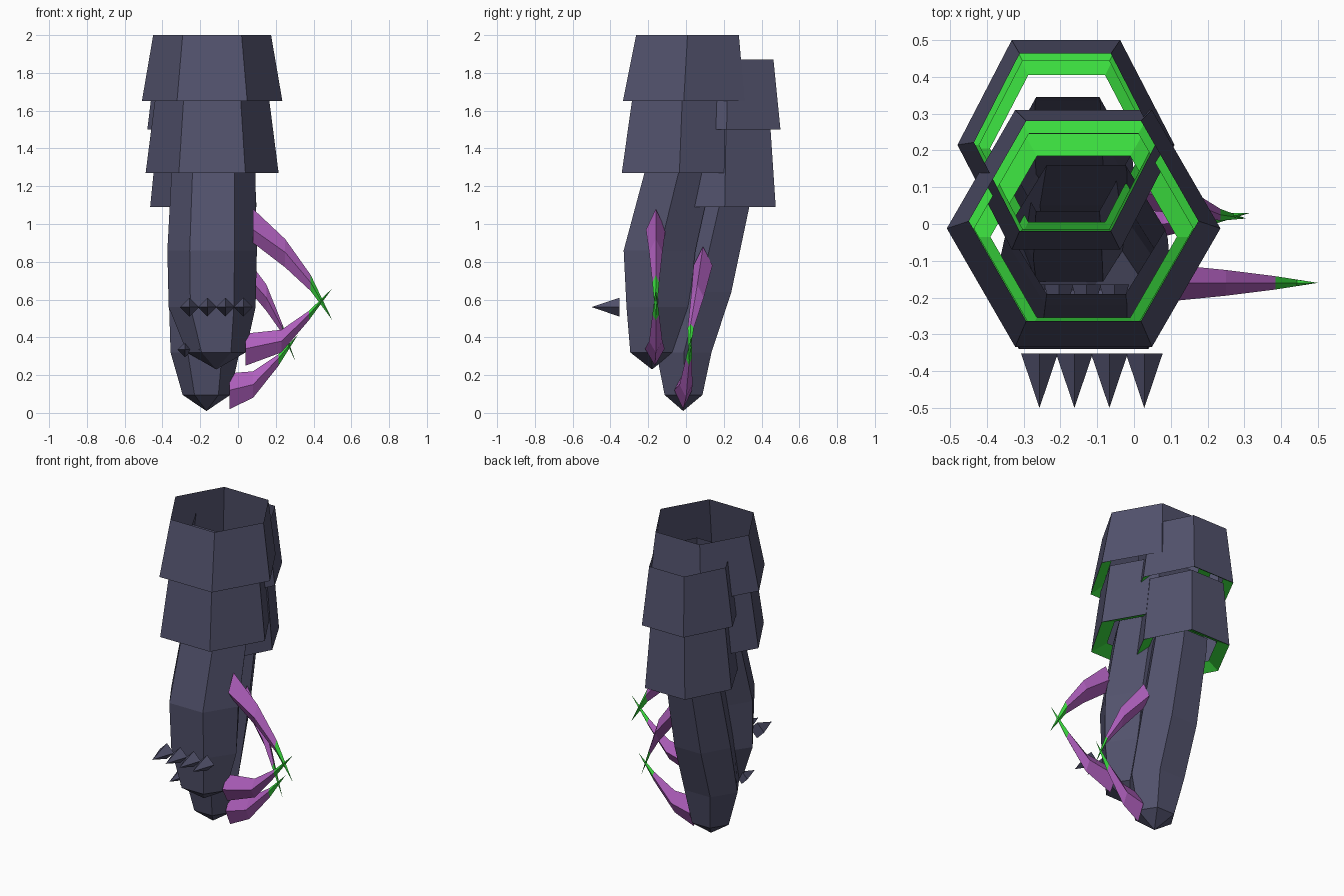
import bpy, bmesh, math
from mathutils import Vector

if "Cube" in bpy.data.objects:
    bpy.data.objects.remove(bpy.data.objects["Cube"])


def material(name, color):
    m = bpy.data.materials.new(name)
    m.diffuse_color = (*color, 1)
    m.use_nodes = True
    m.node_tree.nodes["Principled BSDF"].inputs["Base Color"].default_value = m.diffuse_color
    return m


SLATE = material("dark slate", (0.084, 0.084, 0.15))
GREEN = material("bright green", (0.042, 0.70, 0.048))
PURPLE = material("purple", (0.43, 0.115, 0.51))


def finish(name, bm, mats, recalc=True):
    if recalc:
        bmesh.ops.recalc_face_normals(bm, faces=bm.faces)
    me = bpy.data.meshes.new(name)
    bm.to_mesh(me)
    bm.free()
    for m in mats:
        me.materials.append(m)
    ob = bpy.data.objects.new(name, me)
    bpy.context.collection.objects.link(ob)
    return ob


def hex_ring(bm, z, cx, cy, rx, ry):
    """Hexagon with corners on the x axis; ry is the half depth to the flats."""
    pts = []
    for i in range(6):
        a = i * math.pi / 3
        pts.append(bm.verts.new((cx + rx * math.cos(a),
                                 cy + ry * math.sin(a) / math.sin(math.pi / 3), z)))
    return pts


def bridge(bm, a, b, mat=0):
    n = len(a)
    for i in range(n):
        f = bm.faces.new((a[i], a[(i + 1) % n], b[(i + 1) % n], b[i]))
        f.material_index = mat


def sleeve(name, top, bottom, lip):
    """Flared open sleeve with a green lip turned inward at its lower edge."""
    bm = bmesh.new()
    t, b = hex_ring(bm, *top), hex_ring(bm, *bottom)
    bridge(bm, b, t)
    z, cx, cy, rx, ry = bottom
    inner = hex_ring(bm, z + 0.04, cx, cy, rx * lip, ry * lip)
    bridge(bm, inner, b, 1)
    finish(name, bm, [SLATE, GREEN], recalc=False)


def arm(name, tip, rings):
    """Open-topped hexagonal forearm closed by a blunt point."""
    bm = bmesh.new()
    loops = [hex_ring(bm, *r) for r in rings]
    for a, b in zip(loops, loops[1:]):
        bridge(bm, a, b)
    p = bm.verts.new(tip)
    for i in range(6):
        bm.faces.new((p, loops[0][(i + 1) % 6], loops[0][i]))
    finish(name, bm, [SLATE], recalc=False)


def spikes(name, x0, step, y, z, r, length):
    """Row of four-sided spikes pointing forward."""
    bm = bmesh.new()
    for k in range(4):
        x = x0 + k * step
        base = [bm.verts.new((x + r * dx, y, z + r * dz))
                for dx, dz in ((1, 0), (0, 1), (-1, 0), (0, -1))]
        tip = bm.verts.new((x, y - length, z))
        bm.faces.new(base)
        for i in range(4):
            bm.faces.new((base[i], base[(i + 1) % 4], tip))
    finish(name, bm, [SLATE])


def claw(name, sections, tip):
    """Bent claw; sections are (x, y, z top, z middle, z bottom, half width)."""
    bm = bmesh.new()
    loops = []
    for x, y, zt, zm, zb, w in sections:
        loops.append([bm.verts.new(p) for p in
                      ((x, y, zt), (x, y + w, zm), (x, y, zb), (x, y - w, zm))])
    bm.faces.new(loops[0])
    for a, b in zip(loops, loops[1:]):
        bridge(bm, a, b)
    p = bm.verts.new(tip)
    for i in range(4):
        f = bm.faces.new((loops[-1][i], loops[-1][(i + 1) % 4], p))
        f.material_index = 1
    finish(name, bm, [PURPLE, GREEN])


# front arm
sleeve("front_upper_sleeve", (2.0, -0.137, 0.008, 0.312, 0.272),
       (1.65, -0.137, -0.012, 0.372, 0.322), 0.80)
sleeve("front_lower_sleeve", (1.66, -0.137, -0.02, 0.302, 0.265),
       (1.27, -0.137, -0.035, 0.352, 0.305), 0.72)
arm("front_forearm", (-0.115, -0.18, 0.23), [
    (0.32, -0.115, -0.18, 0.155, 0.115),
    (0.56, -0.137, -0.15, 0.23, 0.165),
    (0.86, -0.137, -0.14, 0.237, 0.19),
    (1.27, -0.130, -0.04, 0.222, 0.18),
    (1.36, -0.130, -0.015, 0.215, 0.175)])
spikes("front_knuckle_spikes", -0.257, 0.095, -0.352, 0.56, 0.05, 0.148)
claw("front_upper_claw", [
    (0.08, -0.16, 1.08, 0.97, 0.90, 0.052),
    (0.25, -0.16, 0.92, 0.85, 0.77, 0.035),
    (0.385, -0.16, 0.73, 0.69, 0.645, 0.018)], (0.5, -0.16, 0.49))
claw("front_lower_claw", [
    (0.04, -0.165, 0.42, 0.34, 0.25, 0.052),
    (0.23, -0.16, 0.44, 0.38, 0.32, 0.035),
    (0.375, -0.16, 0.54, 0.52, 0.49, 0.018)], (0.5, -0.16, 0.66))

# rear arm
sleeve("rear_upper_sleeve", (1.87, -0.187, 0.222, 0.248, 0.241),
       (1.5, -0.185, 0.215, 0.295, 0.285), 0.80)
sleeve("rear_lower_sleeve", (1.51, -0.183, 0.212, 0.24, 0.235),
       (1.09, -0.183, 0.205, 0.282, 0.27), 0.74)
arm("rear_forearm", (-0.167, -0.015, 0.01), [
    (0.095, -0.167, -0.013, 0.126, 0.1),
    (0.32, -0.175, -0.011, 0.182, 0.146),
    (0.64, -0.18, 0.072, 0.187, 0.168),
    (1.09, -0.18, 0.175, 0.176, 0.16),
    (1.17, -0.18, 0.19, 0.172, 0.155)])
spikes("rear_knuckle_spikes", -0.28, 0.0755, -0.165, 0.335, 0.04, 0.13)
claw("rear_upper_claw", [
    (0.0, 0.09, 0.88, 0.78, 0.72, 0.05),
    (0.15, 0.06, 0.68, 0.61, 0.54, 0.034),
    (0.235, 0.025, 0.47, 0.45, 0.42, 0.016)], (0.305, 0.015, 0.27))
claw("rear_lower_claw", [
    (-0.045, -0.015, 0.21, 0.12, 0.02, 0.047),
    (0.08, 0.0, 0.22, 0.15, 0.08, 0.034),
    (0.215, 0.015, 0.31, 0.29, 0.25, 0.016)], (0.315, 0.03, 0.41))
